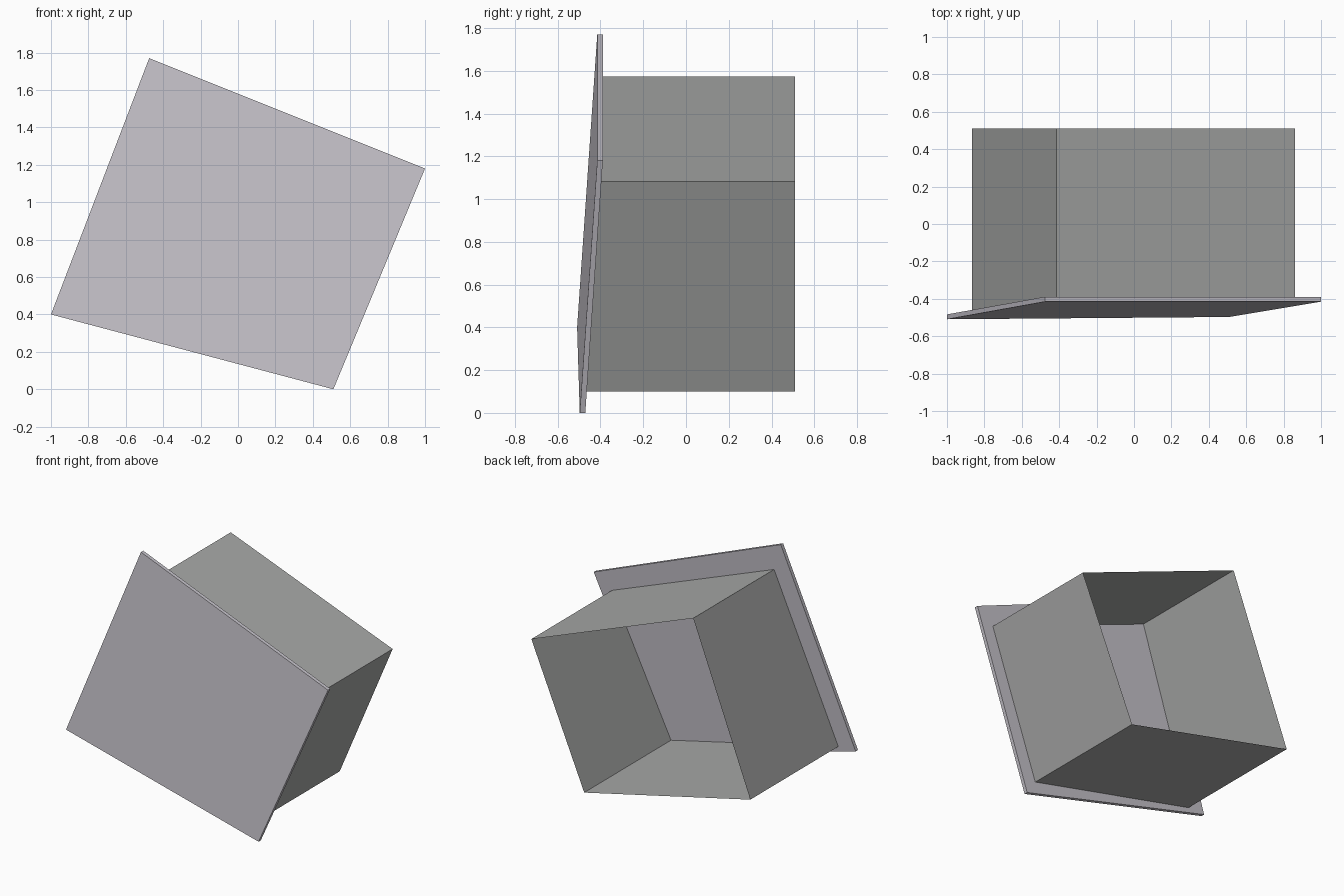
import bpy

if "Cube" in bpy.data.objects:
    bpy.data.objects.remove(bpy.data.objects["Cube"])


def material(name, rgb):
    m = bpy.data.materials.new(name)
    m.diffuse_color = (*rgb, 1.0)
    m.use_nodes = True
    m.node_tree.nodes["Principled BSDF"].inputs["Base Color"].default_value = m.diffuse_color
    return m


def panel_y(x, z):
    """Front plane of the slightly tilted panel."""
    return -0.415 + 0.0239 * (x - 1.0) + 0.0596 * (z - 1.18)


def make(name, verts, faces, mat):
    mesh = bpy.data.meshes.new(name)
    mesh.from_pydata(verts, [], faces)
    mesh.materials.append(mat)
    obj = bpy.data.objects.new(name, mesh)
    bpy.context.collection.objects.link(obj)
    return obj


def prism(name, outline, y_front, y_back, mat, caps):
    """Join a front outline to a back outline, optionally closing the ends."""
    n = len(outline)
    verts = [(x, y_front(x, z), z) for x, z in outline]
    verts += [(x, y_back(x, z), z) for x, z in outline]
    faces = [(i, i + n, (i + 1) % n + n, (i + 1) % n) for i in range(n)]
    if caps:
        faces += [tuple(range(n)), tuple(reversed(range(n, 2 * n)))]
    return make(name, verts, faces, mat)


panel_grey = material("pale violet grey", (0.57, 0.55, 0.60))
wall_grey = material("mid grey", (0.39, 0.395, 0.39))

# Outlines in x, z, counter-clockwise seen from the front
panel_outline = [(-1.0, 0.40), (0.51, 0.0), (1.0, 1.18), (-0.475, 1.77)]
box_outline = [(-0.865, 0.40), (0.445, 0.10), (0.862, 1.083), (-0.415, 1.573)]

# Thin front panel
prism("front_panel", panel_outline, panel_y,
      lambda x, z: panel_y(x, z) + 0.026, panel_grey, True)

# Four paper-thin walls, open at the back
prism("box_walls", box_outline, lambda x, z: panel_y(x, z) + 0.013,
      lambda x, z: 0.511, wall_grey, False)
